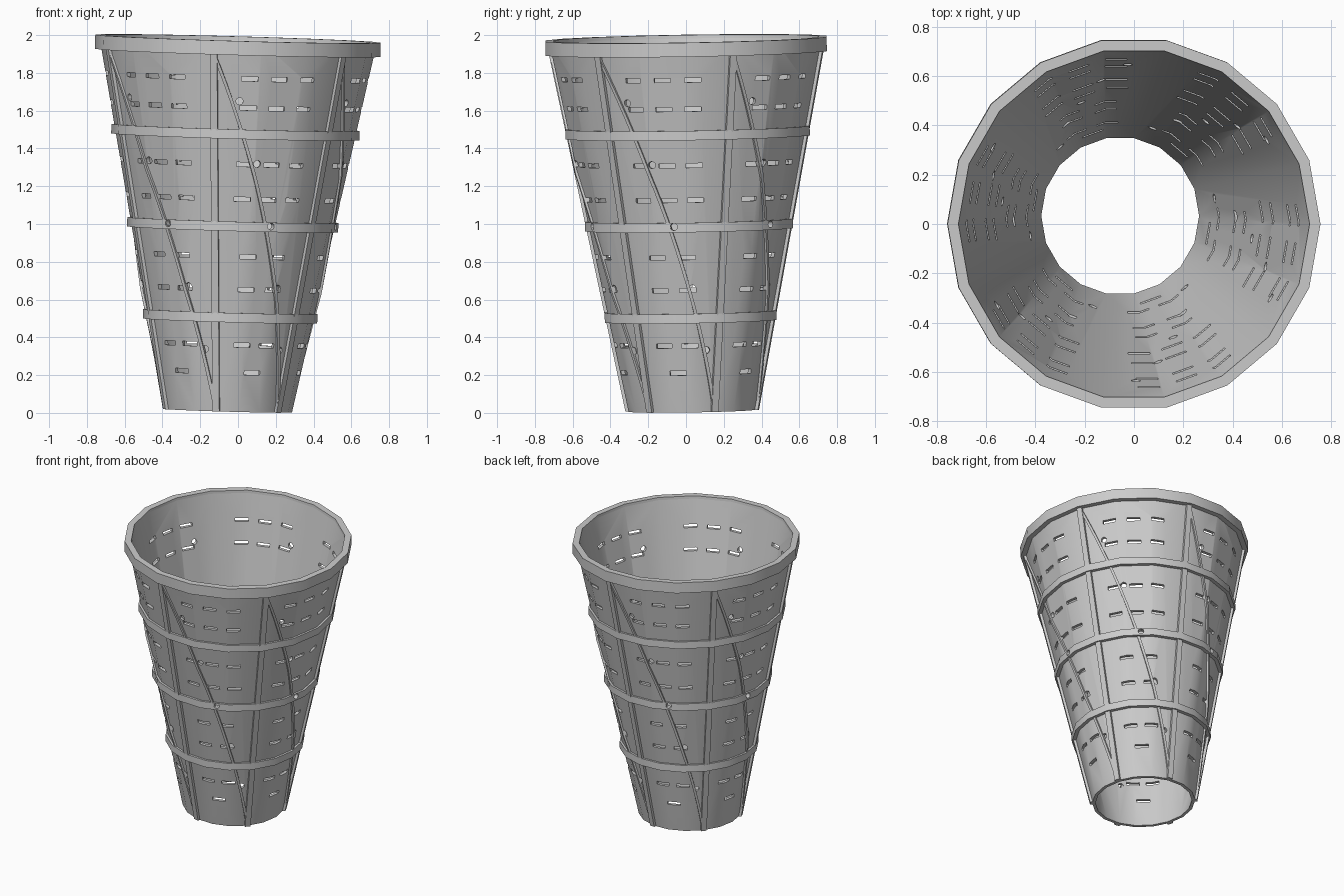
import bpy, bmesh, math
from mathutils import Matrix, Vector

if "Cube" in bpy.data.objects:
    bpy.data.objects.remove(bpy.data.objects["Cube"], do_unlink=True)

SIDES, HEIGHT = 18, 1.965
BASE_R, TOP_R, THICK = 0.342, 0.735, 0.022
RIB_ANGLES = range(20, 380, 60)

# The whole basket leans slightly
LEAN = (Matrix.Translation((-0.056, 0.033, 0.012)) @
        Vector((0, 0, 1)).rotation_difference(Vector((0.056, -0.033, 1.965))).to_matrix().to_4x4())

grey = bpy.data.materials.new("warm_grey")
grey.use_nodes = True
grey.diffuse_color = (0.6, 0.6, 0.6, 1)
grey.node_tree.nodes["Principled BSDF"].inputs["Base Color"].default_value = (0.6, 0.6, 0.6, 1)


def radius(s):
    return BASE_R + (TOP_R - BASE_R) * s / HEIGHT


def polar(deg, r, s):
    a = math.radians(deg)
    return Vector((r * math.cos(a), r * math.sin(a), s))


def facet_radius(deg, s):
    """Distance from the axis to the flat-sided wall."""
    step = 360 / SIDES
    off = math.radians(deg % step - step / 2)
    return radius(s) * math.cos(math.radians(step / 2)) / math.cos(off)


def finish(name, bm):
    bmesh.ops.recalc_face_normals(bm, faces=bm.faces)
    mesh = bpy.data.meshes.new(name)
    bm.to_mesh(mesh)
    bm.free()
    mesh.materials.append(grey)
    obj = bpy.data.objects.new(name, mesh)
    obj.matrix_world = LEAN
    bpy.context.collection.objects.link(obj)
    return obj


def sweep(bm, loops, closed):
    """Skin a chain of four-point sections."""
    rows = [[bm.verts.new(p) for p in loop] for loop in loops]
    pairs = list(zip(rows, rows[1:]))
    if closed:
        pairs.append((rows[-1], rows[0]))
    else:
        bm.faces.new(rows[0])
        bm.faces.new(rows[-1])
    for a, b in pairs:
        for i in range(4):
            j = (i + 1) % 4
            bm.faces.new((a[i], a[j], b[j], b[i]))


def lathe(name, profile):
    bm = bmesh.new()
    sweep(bm, [[polar(k * 360 / SIDES, r, s) for r, s in profile]
               for k in range(SIDES)], True)
    return finish(name, bm)


def strip(bm, path, width, proud):
    """Raised strip along (angle, height) points on the wall."""
    loops = []
    for deg, s in path:
        r = facet_radius(deg, s)
        side = polar(deg + 90, width / 2, 0)
        inner, outer = polar(deg, r - 0.015, s), polar(deg, r + proud, s)
        loops.append([inner - side, outer - side, outer + side, inner + side])
    sweep(bm, loops, False)


def cut(obj, cutter):
    mod = obj.modifiers.new("cut", 'BOOLEAN')
    mod.operation, mod.solver, mod.object = 'DIFFERENCE', 'EXACT', cutter
    bpy.context.view_layer.objects.active = obj
    bpy.ops.object.modifier_apply(modifier=mod.name)


# Tapered wall and rim
wall = lathe("basket_wall", [(BASE_R, 0), (TOP_R, HEIGHT),
                             (TOP_R - THICK, HEIGHT), (BASE_R - THICK, 0)])
rim = lathe("rim", [(0.756, 1.895), (0.756, 1.97), (0.712, 1.97), (0.705, 1.895)])

# Three hoops around the outside
hoops = []
for name, s in (("lower_hoop", 0.5), ("middle_hoop", 0.985), ("upper_hoop", 1.475)):
    r = radius(s)
    hoops.append(lathe(name, [(r + 0.02, s - 0.025), (r + 0.02, s + 0.025),
                              (r - 0.012, s + 0.025), (r - 0.012, s - 0.025)]))

# Slot cutters: (height, slots per panel, angular spacing)
rows = [(1.77, 3, 13.5), (1.615, 3, 13.5), (1.315, 3, 14), (1.13, 3, 14.5),
        (0.825, 2, 18.5), (0.65, 2, 18.5), (0.355, 2, 19.5), (0.21, 1, 0)]
slot_bm, hole_bm = bmesh.new(), bmesh.new()
for start in RIB_ANGLES:
    for s, count, gap in rows:
        for i in range(count):
            deg = start + 29.2 + (i - (count - 1) / 2) * gap
            place = (Matrix.Translation(polar(deg, radius(s), s)) @
                     Matrix.Rotation(math.radians(deg), 4, 'Z') @
                     Matrix.Diagonal((0.14, 0.088, 0.023, 1)))
            bmesh.ops.create_cube(slot_bm, size=1, matrix=place)
    # Round holes follow the diagonal
    for k in range(1, 6):
        deg, s = start + 10 * k + 1.5, 1.98 - k * 0.33
        place = (Matrix.Translation(polar(deg, radius(s), s)) @
                 Matrix.Rotation(math.radians(deg), 4, 'Z') @
                 Matrix.Rotation(math.pi / 2, 4, 'Y'))
        bmesh.ops.create_cone(hole_bm, cap_ends=True, segments=12, radius1=0.019,
                              radius2=0.019, depth=0.16, matrix=place)
slots, holes = finish("slot_cutter", slot_bm), finish("hole_cutter", hole_bm)
cut(wall, slots)
cut(wall, holes)
cut(hoops[1], holes)
for helper in (slots, holes):
    bpy.data.objects.remove(helper, do_unlink=True)

# Upright ribs and the diagonal ribs winding between them
rib_bm, diag_bm = bmesh.new(), bmesh.new()
STEPS = 24
for start in RIB_ANGLES:
    strip(rib_bm, [(start, 0), (start, 1.9)], 0.038, 0.014)
    strip(diag_bm, [(start + 60 * t / STEPS, 1.9 * (1 - t / STEPS))
                    for t in range(STEPS + 1)], 0.018, 0.012)
ribs = finish("upright_ribs", rib_bm)
diagonals = finish("diagonal_ribs", diag_bm)

# Soft shading with crisp edges
bpy.ops.object.select_all(action='DESELECT')
for obj in (wall, rim, ribs, diagonals, *hoops):
    obj.select_set(True)
bpy.context.view_layer.objects.active = wall
bpy.ops.object.shade_smooth_by_angle(angle=math.radians(30))
